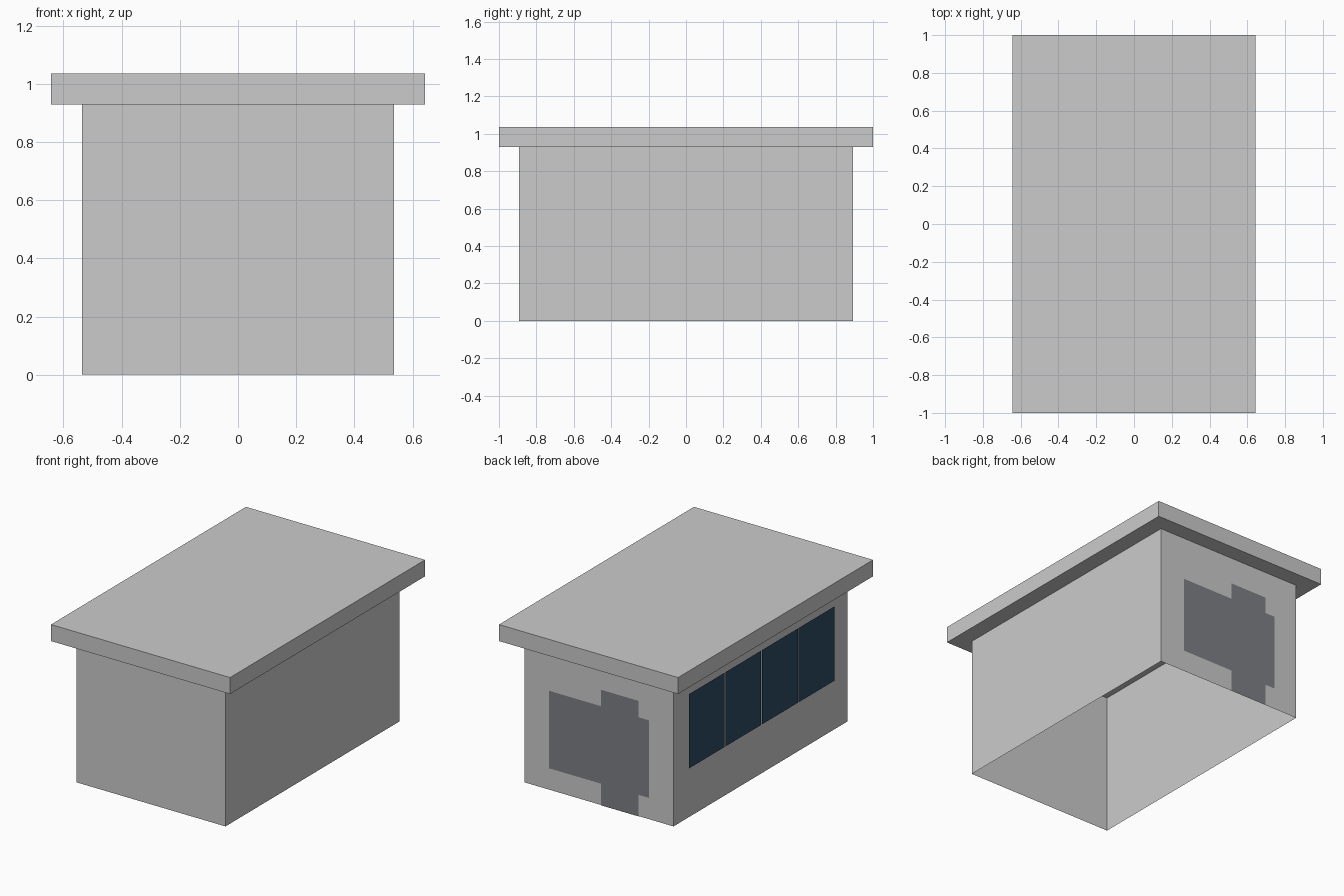
import bpy
import bmesh

if "Cube" in bpy.data.objects:
    bpy.data.objects.remove(bpy.data.objects["Cube"], do_unlink=True)


def material(name, rgb):
    mat = bpy.data.materials.new(name)
    mat.use_nodes = True
    color = (*rgb, 1.0)
    mat.diffuse_color = color
    mat.node_tree.nodes["Principled BSDF"].inputs["Base Color"].default_value = color
    return mat


def finish(name, bm, mat):
    mesh = bpy.data.meshes.new(name)
    bm.to_mesh(mesh)
    bm.free()
    mesh.materials.append(mat)
    obj = bpy.data.objects.new(name, mesh)
    bpy.context.collection.objects.link(obj)
    return obj


def box(name, size, base_z, mat, open_ends=False):
    bm = bmesh.new()
    bmesh.ops.create_cube(bm, size=1)
    bmesh.ops.scale(bm, vec=size, verts=bm.verts)
    bmesh.ops.translate(bm, vec=(0, 0, base_z + size[2] / 2), verts=bm.verts)
    if open_ends:
        ends = [f for f in bm.faces if abs(f.normal.z) > 0.5]
        bmesh.ops.delete(bm, geom=ends, context="FACES_ONLY")
    return finish(name, bm, mat)


def panel(name, points, mat):
    bm = bmesh.new()
    bm.faces.new([bm.verts.new(p) for p in points])
    return finish(name, bm, mat)


plaster = material("pale_grey", (0.6, 0.6, 0.6))
shutter = material("slate_grey", (0.21, 0.215, 0.235))
glass = material("dark_blue_glass", (0.027, 0.07, 0.127))

# Hollow walls and overhanging slab roof
WIDTH, DEPTH, HEIGHT = 1.071, 1.786, 0.929
box("walls", (WIDTH, DEPTH, HEIGHT), 0, plaster, open_ends=True)
box("roof", (1.286, 2.0, 0.107), HEIGHT, plaster)

# Back wall: wide shutter and tall door, one outline each
back_y = DEPTH / 2 + 0.003


def back_panel(name, x0, x1, z0, z1, y):
    panel(name, [(x1, y, z0), (x0, y, z0), (x0, y, z1), (x1, y, z1)], shutter)


back_panel("back_shutter", -0.36, 0.355, 0.14, 0.643, back_y)
back_panel("back_door", -0.288, -0.019, 0, 0.75, back_y + 0.001)

# Right wall: row of four window panes with narrow gaps
PANES, HALF_RUN, GAP = 4, 0.75, 0.01
pitch = 2 * HALF_RUN / PANES
x = -WIDTH / 2 - 0.008
for i in range(PANES):
    y0 = -HALF_RUN + i * pitch + GAP / 2
    y1 = y0 + pitch - GAP
    panel(f"window_pane_{i + 1}",
          [(x, y1, 0.322), (x, y0, 0.322), (x, y0, 0.804), (x, y1, 0.804)], glass)
